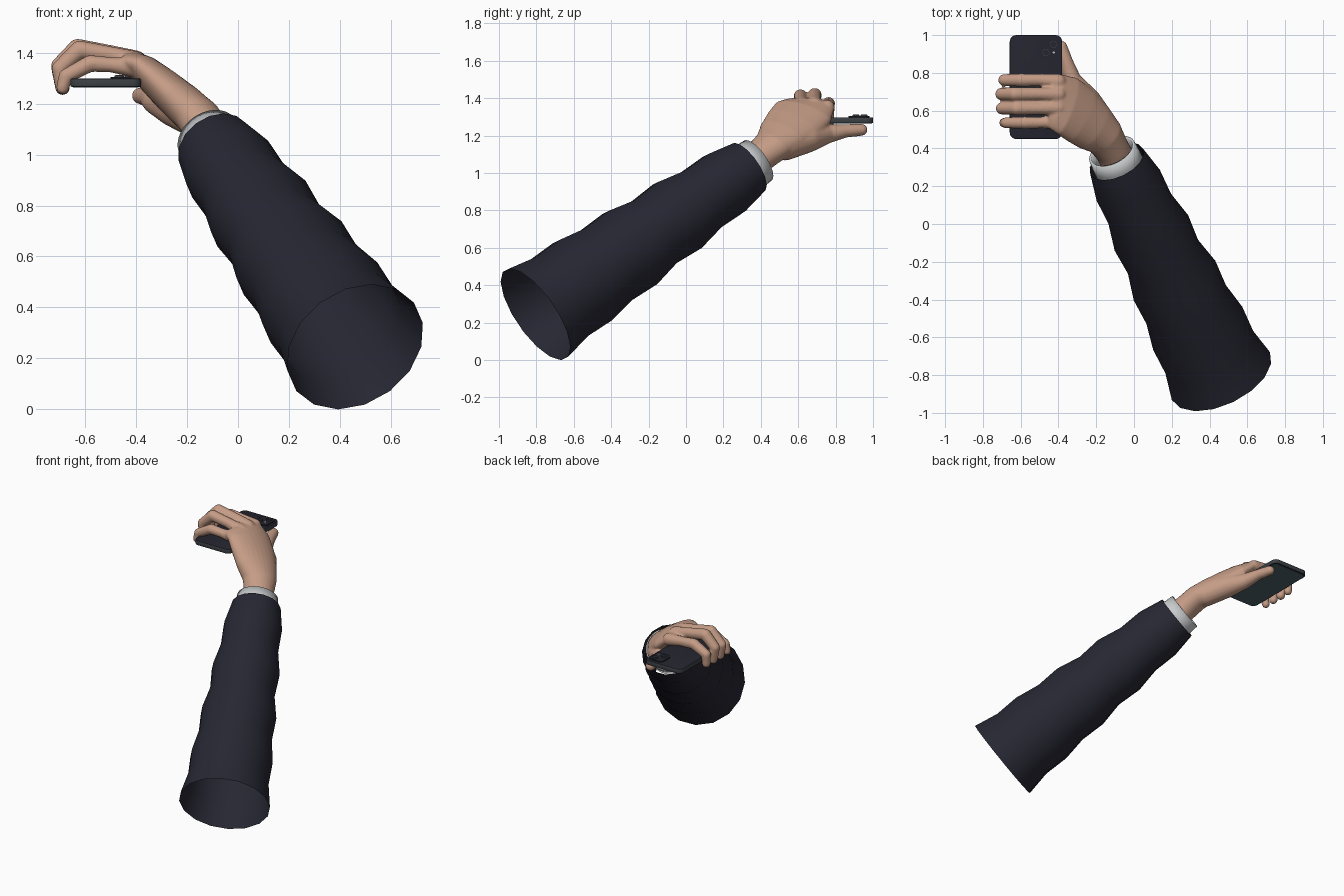
import bpy, bmesh, math
from mathutils import Vector as V

if "Cube" in bpy.data.objects:
    bpy.data.objects.remove(bpy.data.objects["Cube"])


def material(name, rgb):
    m = bpy.data.materials.new(name)
    m.diffuse_color = (*rgb, 1)
    m.use_nodes = True
    m.node_tree.nodes["Principled BSDF"].inputs["Base Color"].default_value = m.diffuse_color
    return m


NAVY = material("navy cloth", (0.020, 0.020, 0.033))
WHITE = material("shirt white", (0.58, 0.60, 0.61))
SKIN = material("skin", (0.56, 0.335, 0.24))
CASE = material("phone back", (0.018, 0.018, 0.029))
EDGE = material("phone edge", (0.045, 0.052, 0.058))
SCREEN = material("screen", (0.075, 0.125, 0.15))
FLASH = material("flash", (0.5, 0.5, 0.5))


def finish(name, bm, mats, smooth=None):
    me = bpy.data.meshes.new(name)
    bm.to_mesh(me)
    bm.free()
    ob = bpy.data.objects.new(name, me)
    bpy.context.collection.objects.link(ob)
    for m in mats:
        me.materials.append(m)
    if smooth is not None:
        bpy.ops.object.select_all(action='DESELECT')
        ob.select_set(True)
        bpy.context.view_layer.objects.active = ob
        bpy.ops.object.shade_smooth_by_angle(angle=math.radians(smooth))
    return ob


def loft(bm, sections, n, cap):
    """Skin elliptical sections: (centre, width axis, depth axis)."""
    rings = []
    for c, u, v in sections:
        rings.append([bm.verts.new(c + u * math.cos(a) + v * math.sin(a))
                      for a in (2 * math.pi * i / n for i in range(n))])
    for r, s in zip(rings, rings[1:]):
        for i in range(n):
            j = (i + 1) % n
            bm.faces.new((r[i], r[j], s[j], s[i]))
    if cap:
        bm.faces.new(rings[0][::-1])
        bm.faces.new(rings[-1])
    bmesh.ops.recalc_face_normals(bm, faces=bm.faces[:])


# Forearm axis shared by sleeve and cuff
LOW, HIGH = V((0.46, -0.805, 0.245)), V((-0.092, 0.332, 1.03))
AXIS = (HIGH - LOW).normalized()
SIDE = AXIS.cross(V((0, 0, 1))).normalized()
UP = SIDE.cross(AXIS)


def tube_section(t, r):
    return LOW + (HIGH - LOW) * t, SIDE * r, UP * r


# Sleeve: tapered open tube with soft alternating folds
radii = [0.289, 0.258, 0.262, 0.234, 0.240, 0.206, 0.216, 0.184, 0.186, 0.155]
bm = bmesh.new()
loft(bm, [tube_section(i / 9, r) for i, r in enumerate(radii)], 16, False)
finish("sleeve", bm, [NAVY], 60)

# Shirt cuff: thin open band peeking out of the sleeve
bm = bmesh.new()
loft(bm, [tube_section(t, r) for t, r in ((0.90, 0.136), (1.0, 0.134), (1.045, 0.130))], 32, False)
cuff = finish("shirt_cuff", bm, [WHITE], 40)
thick = cuff.modifiers.new("thickness", 'SOLIDIFY')
thick.thickness = 0.014

# Hand: palm loft plus finger chains, fused into one skin
palm = [  # centre, width direction, half width, half depth
    ((-0.045, 0.26, 0.965), (0.7, 0.45, -0.2), 0.095, 0.090),
    ((-0.115, 0.39, 1.085), (0.7, 0.45, -0.3), 0.094, 0.084),
    ((-0.155, 0.46, 1.145), (0.65, 0.5, -0.4), 0.110, 0.083),
    ((-0.215, 0.515, 1.20), (0.58, 0.62, -0.45), 0.140, 0.080),
    ((-0.285, 0.575, 1.26), (0.45, 0.8, -0.4), 0.160, 0.073),
    ((-0.355, 0.625, 1.32), (0.2, 0.95, -0.2), 0.163, 0.062),
    ((-0.410, 0.645, 1.355), (0.05, 1, -0.03), 0.150, 0.050),
    ((-0.450, 0.648, 1.37), (0, 1, 0.03), 0.135, 0.034),
]
sections = []
for i, (c, w, hw, hd) in enumerate(palm):
    along = V(palm[min(i + 1, 7)][0]) - V(palm[max(i - 1, 0)][0])
    along.normalize()
    w = V(w)
    w = (w - along * w.dot(along)).normalized()
    sections.append((V(c), w * hw, along.cross(w) * hd))
bm = bmesh.new()
loft(bm, sections, 28, True)


def chain(joints):
    """Rounded limb: hull of each pair of neighbouring joint spheres."""
    for a, b in zip(joints, joints[1:]):
        part = bmesh.new()
        for x, y, z, r in (a, b):
            s = bmesh.ops.create_icosphere(part, subdivisions=3, radius=r)
            bmesh.ops.translate(part, verts=s["verts"], vec=(x, y, z))
        hull = bmesh.ops.convex_hull(part, input=part.verts[:])
        inner = [g for g in hull["geom_interior"] if isinstance(g, bmesh.types.BMVert)]
        bmesh.ops.delete(part, geom=inner, context='VERTS')
        tmp = bpy.data.meshes.new("tmp")
        part.to_mesh(tmp)
        part.free()
        bm.from_mesh(tmp)
        bpy.data.meshes.remove(tmp)


# y position, knuckle z, middle joint x/z, last joint x/z, thickness
for y, kz, mx, mz, dx, dz, r in (
        (0.762, 1.350, -0.595, 1.372, -0.688, 1.325, 0.033),
        (0.688, 1.366, -0.630, 1.418, -0.702, 1.348, 0.035),
        (0.612, 1.364, -0.622, 1.412, -0.700, 1.338, 0.034),
        (0.536, 1.340, -0.580, 1.358, -0.676, 1.308, 0.031)):
    chain([(-0.40, 0.645 + (y - 0.645) * 0.93, kz, r + 0.008),
           (-0.50, y, (kz + mz) / 2 + 0.004, r - 0.001),
           (mx, y, mz, r + 0.002), (dx, y, dz, r - 0.002),
           (-0.689, y, 1.262, r - 0.006)])

# Thumb running along the underside of the phone
chain([(-0.17, 0.53, 1.145, 0.078), (-0.25, 0.65, 1.185, 0.076),
       (-0.325, 0.755, 1.208, 0.050), (-0.355, 0.85, 1.225, 0.036),
       (-0.385, 0.938, 1.231, 0.032)])
hand = finish("hand", bm, [SKIN])
fuse = hand.modifiers.new("fuse", 'REMESH')
fuse.mode = 'VOXEL'
fuse.voxel_size = 0.007
fuse.use_smooth_shade = True
soft = hand.modifiers.new("soften", 'SMOOTH')
soft.factor = 0.5
soft.iterations = 5


def rounded_plate(name, x0, x1, y0, y1, z0, z1, r, bevel, mats):
    """Rounded rectangle slab; materials are top, sides, bottom."""
    b = bmesh.new()
    pts = []
    for k, (cx, cy) in enumerate(((x1 - r, y1 - r), (x0 + r, y1 - r),
                                  (x0 + r, y0 + r), (x1 - r, y0 + r))):
        for s in range(7):
            a = math.pi / 2 * (k + s / 6)
            pts.append(b.verts.new((cx + r * math.cos(a), cy + r * math.sin(a), z0)))
    f = b.faces.new(pts)
    up = bmesh.ops.extrude_face_region(b, geom=[f])["geom"]
    bmesh.ops.translate(b, vec=(0, 0, z1 - z0),
                        verts=[g for g in up if isinstance(g, bmesh.types.BMVert)])
    bmesh.ops.recalc_face_normals(b, faces=b.faces[:])
    if bevel:
        rim = [e for e in b.edges if abs(e.verts[0].co.z - e.verts[1].co.z) < 1e-6]
        bmesh.ops.bevel(b, geom=rim, offset=bevel, segments=2, profile=0.5, affect='EDGES')
    b.normal_update()
    for f in b.faces:
        f.material_index = 0 if f.normal.z > 0.9 else 2 if f.normal.z < -0.9 else 1
    return finish(name, b, mats, 40)


# Phone with screen facing down and camera block on the back
rounded_plate("phone", -0.658, -0.38, 0.45, 1.0, 1.266, 1.298, 0.035, 0.005, [CASE, EDGE, CASE])
rounded_plate("phone_screen", -0.648, -0.39, 0.46, 0.99, 1.264, 1.267, 0.028, 0, [SCREEN] * 3)
rounded_plate("camera_block", -0.50, -0.395, 0.87, 0.98, 1.297, 1.305, 0.025, 0, [CASE] * 3)


def disc(name, x, y, r, z0, z1, mat):
    rounded_plate(name, x - r, x + r, y - r, y + r, z0, z1, r * 0.999, 0, [mat] * 3)


for i, (x, y) in enumerate(((-0.466, 0.908), (-0.427, 0.951))):
    disc(f"lens_ring_{i + 1}", x, y, 0.019, 1.304, 1.311, EDGE)
    disc(f"lens_glass_{i + 1}", x, y, 0.016, 1.310, 1.312, CASE)
disc("camera_flash", -0.425, 0.908, 0.006, 1.304, 1.307, FLASH)
